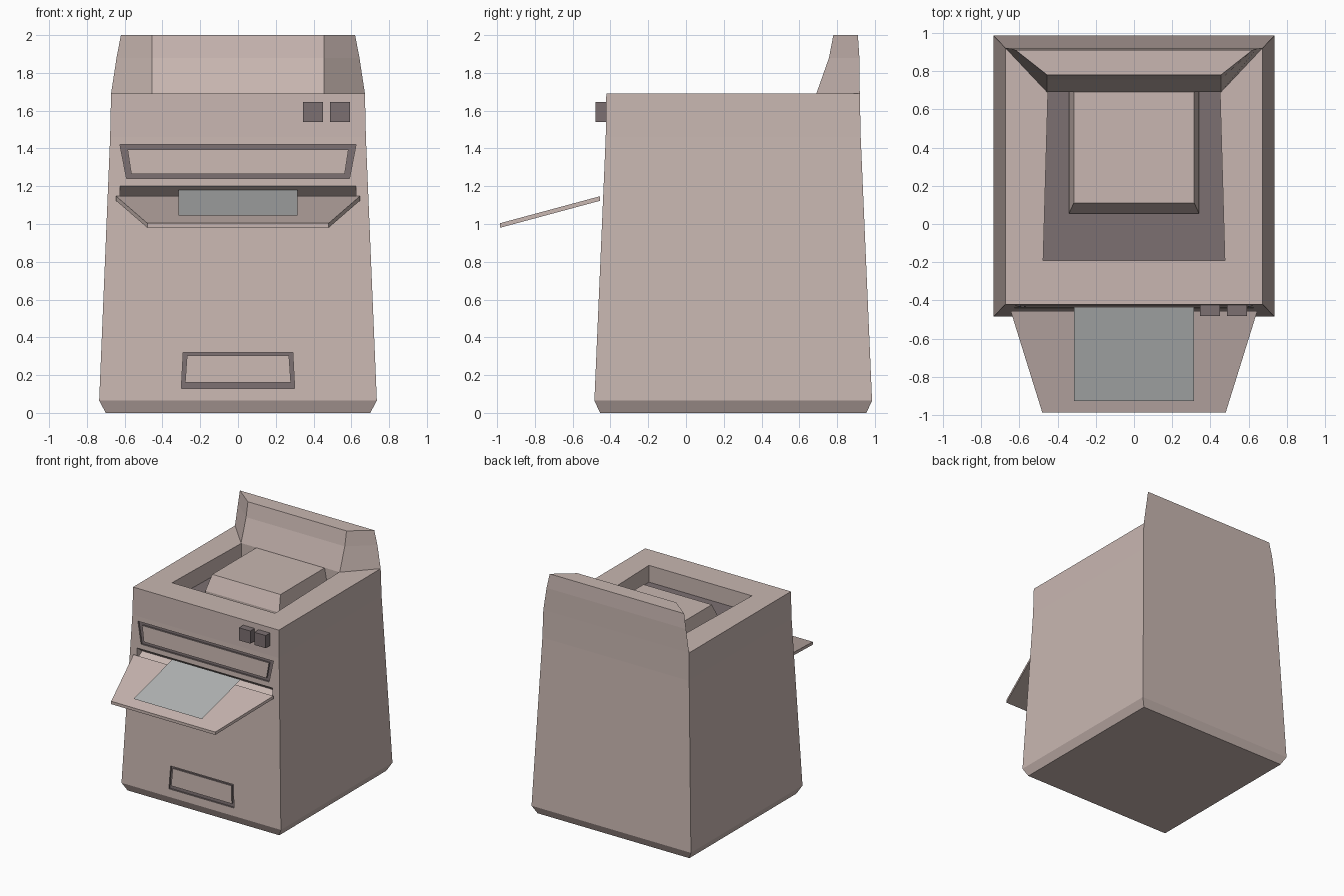
import bpy, bmesh

if "Cube" in bpy.data.objects:
    bpy.data.objects.remove(bpy.data.objects["Cube"])


def material(name, rgb):
    m = bpy.data.materials.new(name)
    m.diffuse_color = (*rgb, 1)
    m.use_nodes = True
    m.node_tree.nodes["Principled BSDF"].inputs["Base Color"].default_value = m.diffuse_color
    return m


CASE = material("case_plastic", (0.58, 0.47, 0.44))
DARK = material("dark_plastic", (0.20, 0.16, 0.165))
PAPER = material("paper_grey", (0.45, 0.46, 0.46))


def loft(name, rings, mats=(CASE,), wrap=False, dark_if=None):
    """Skin matching rings of points; cap the ends, or wrap last to first."""
    bm = bmesh.new()
    vs = [[bm.verts.new(p) for p in r] for r in rings]
    n = len(rings[0])
    pairs = list(zip(vs, vs[1:])) + ([(vs[-1], vs[0])] if wrap else [])
    for a, b in pairs:
        for i in range(n):
            j = (i + 1) % n
            bm.faces.new((a[i], a[j], b[j], b[i]))
    if not wrap:
        bm.faces.new(vs[0])
        bm.faces.new(vs[-1])
    bmesh.ops.recalc_face_normals(bm, faces=bm.faces)
    bm.normal_update()
    for f in bm.faces:
        if dark_if and dark_if(f):
            f.material_index = 1
    me = bpy.data.meshes.new(name)
    bm.to_mesh(me)
    bm.free()
    for m in mats:
        me.materials.append(m)
    ob = bpy.data.objects.new(name, me)
    bpy.context.collection.objects.link(ob)
    return ob


def rect(x, y0, y1, z, x_back=None):
    xb = x if x_back is None else x_back
    return [(-x, y0, z), (x, y0, z), (xb, y1, z), (-xb, y1, z)]


def carve(target, cutter):
    cutter.hide_render = True
    mod = target.modifiers.new("carve", 'BOOLEAN')
    mod.operation, mod.solver, mod.object = 'DIFFERENCE', 'EXACT', cutter
    bpy.context.view_layer.objects.active = target
    bpy.ops.object.modifier_apply(modifier=mod.name)
    bpy.data.objects.remove(cutter)


def front_y(z):
    return -0.485 + 0.043 * (z - 0.065)


def front_loop(xt, xb, zt, zb, dy):
    """Trapezoid lying parallel to the sloping front face."""
    return [(x, front_y(z) + dy, z) for x, z in ((-xb, zb), (xb, zb), (xt, zt), (-xt, zt))]


def frame_groove(name, outer, inner, depth):
    rings = [front_loop(*outer, -0.02), front_loop(*outer, depth),
             front_loop(*inner, depth), front_loop(*inner, -0.02)]
    return loft(name, rings, (CASE, DARK), True, lambda f: True)


# Tapered cabinet
body = loft("cabinet", [
    rect(0.70, -0.455, 0.955, 0), rect(0.735, -0.485, 0.985, 0.065),
    rect(0.677, -0.425, 0.925, 1.46), rect(0.672, -0.422, 0.92, 1.69)], (CASE, DARK))

# Sunken well in the top, with a dark floor
carve(body, loft("well_cutter", [rect(0.475, -0.19, 0.69, 1.55, 0.45),
                                 rect(0.475, -0.19, 0.69, 1.80, 0.45)],
                 (CASE, DARK), dark_if=lambda f: f.normal.z < -0.5))

# Wedge-shaped output slot
profile = ((-0.55, 1.20), (front_y(1.2), 1.20), (-0.37, 1.15), (-0.42, 1.12), (-0.55, 1.12))
carve(body, loft("slot_cutter", [[(x, y, z) for y, z in profile] for x in (-0.625, 0.625)],
                 (CASE, DARK)))

# Grooved frames of the upper door and lower drawer
carve(body, frame_groove("door_groove", (0.625, 0.59, 1.42, 1.24), (0.585, 0.565, 1.395, 1.265), 0.015))
carve(body, frame_groove("drawer_groove", (0.29, 0.30, 0.32, 0.13), (0.27, 0.28, 0.305, 0.16), 0.015))

# Raised platen inside the well
loft("platen", [rect(0.34, 0.055, 0.69, 1.545), rect(0.34, 0.055, 0.69, 1.565),
                rect(0.315, 0.11, 0.69, 1.688)])

# Back hood with angled wings
loft("back_hood", [rect(0.455, 0.69, 0.92, 1.69, 0.672), rect(0.455, 0.757, 0.918, 1.88, 0.643),
                   rect(0.455, 0.78, 0.91, 2.0, 0.62)])

# Sloping output tray and the sheet above it
loft("output_tray", [
    [(-0.48, -0.985, z), (0.48, -0.985, z), (0.645, -0.455, z + 0.143), (-0.645, -0.455, z + 0.143)]
    for z in (0.98, 1.004)])
sheet = bpy.data.meshes.new("paper_sheet")
sheet.from_pydata([(-0.315, -0.925, 1.045), (0.315, -0.925, 1.045),
                   (0.315, -0.415, 1.179), (-0.315, -0.415, 1.179)], [], [(0, 1, 2, 3)])
sheet.materials.append(PAPER)
bpy.context.collection.objects.link(bpy.data.objects.new("paper_sheet", sheet))

# Two square push buttons
for i, x in enumerate((0.345, 0.487)):
    loft(f"button_{i + 1}", [
        [(x, y, 1.54), (x + 0.105, y, 1.54), (x + 0.105, y, 1.645), (x, y, 1.645)]
        for y in (-0.48, -0.41)], (DARK,))
